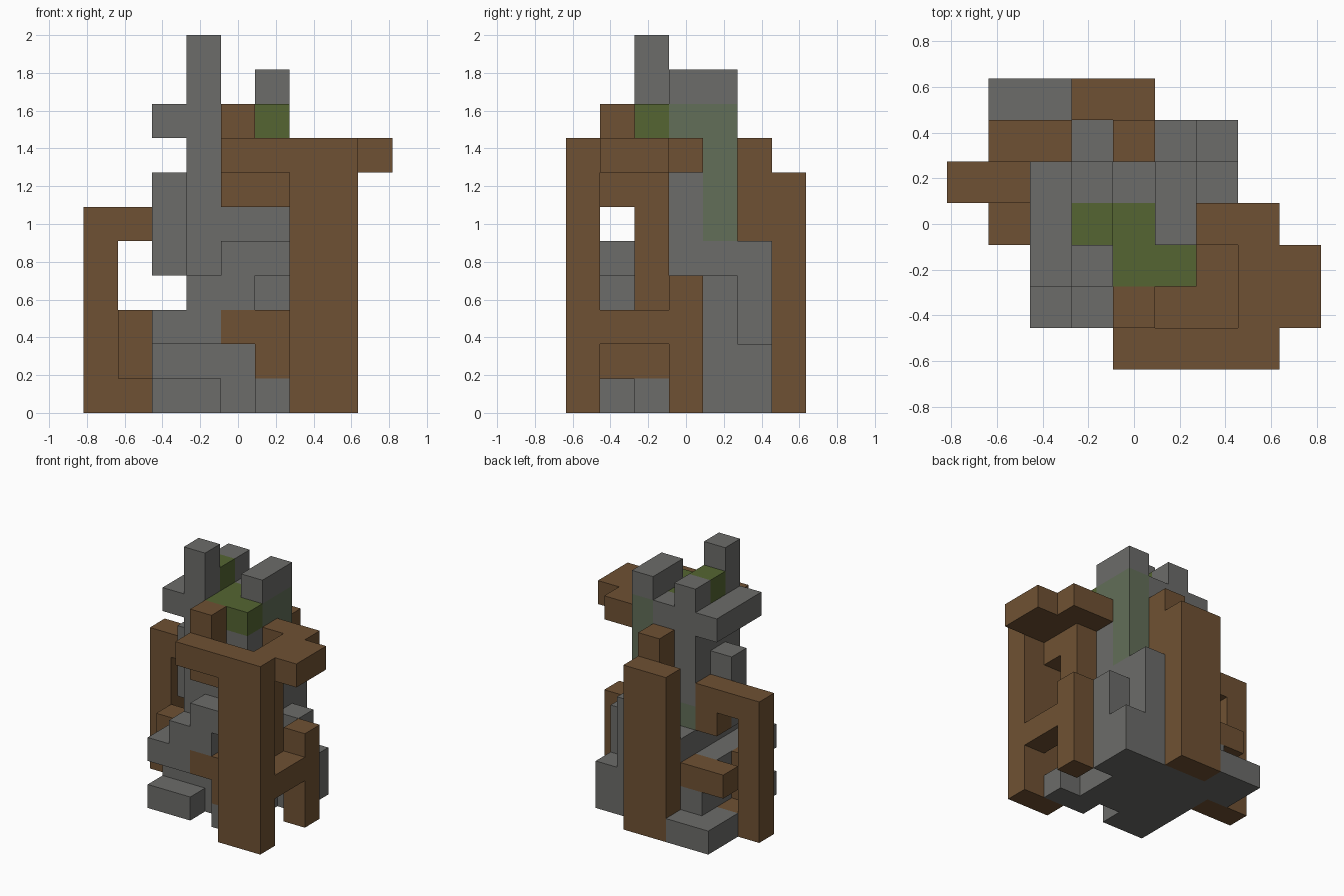
import bpy
import bmesh
from mathutils import Vector

if "Cube" in bpy.data.objects:
    bpy.data.objects.remove(bpy.data.objects["Cube"], do_unlink=True)

UNIT = 2 / 11                       # edge length of one block
ORIGIN = Vector((-4.5, -3.5, 0))    # centres the block grid on x and y


def material(name, rgb):
    mat = bpy.data.materials.new(name)
    mat.use_nodes = True
    mat.diffuse_color = (*rgb, 1)
    mat.node_tree.nodes["Principled BSDF"].inputs["Base Color"].default_value = (*rgb, 1)
    return mat


wood = material("brown wood", (0.159, 0.083, 0.033))
stone = material("grey stone", (0.15, 0.15, 0.142))
leaf = material("leaf green", (0.089, 0.13, 0.032))
moss = material("mossy stone", (0.122, 0.156, 0.098))

cells = {}      # block position -> part name; later parts replace earlier ones
colours = {}    # part name -> material


def span(text):
    """'25' means blocks 2 to 5, '4' means block 4 alone, 'T' is ten."""
    values = ["0123456789T".index(c) for c in text]
    return range(values[0], values[-1] + 1)


def part(name, mat, *boxes):
    """Fill boxes, each written as 'x-span y-span z-span'."""
    colours[name] = mat
    for box in boxes:
        xs, ys, zs = map(span, box.split())
        for x in xs:
            for y in ys:
                for z in zs:
                    cells[x, y, z] = name


# Stone core and base
part("stone_base", stone, "25 25 0", "23 1 0", "56 1 0", "6 45 0", "12 56 0")
part("lower_core", stone, "24 24 12", "35 24 34", "5 34 12", "25 5 1", "35 5 23")
part("upper_core", stone, "35 24 57", "3 24 8", "4 4 8")
part("core_buttress", stone, "6 4 13", "6 5 1", "5 5 34", "4 5 4")

# Stone steps climbing across the front
part("front_steps", stone, "2 1 2", "3 1 23", "4 1 34", "5 1 4")

# Stone spires, side arm and side post
part("tall_spire", stone, "3 2 4T")
part("rear_spire", stone, "3 4 9")
part("left_spire", stone, "5 34 9")
part("right_arm", stone, "2 24 8")
part("right_post", stone, "2 3 46")

# Mossy patches
part("moss_wall", moss, "5 4 58", "5 3 8")
part("moss_patches", moss, "3 4 4", "5 4 2")

# Leafy top
part("leaf_cover", leaf, "45 2 8", "4 3 8", "3 3 9")

# Front trunk with its upper canopy beam
part("front_trunk", wood, "67 0 07")
part("top_beam", wood, "45 0 7", "7 13 7", "8 12 7", "6 3 7")
part("under_beam", wood, "46 1 6", "6 2 6")
part("beam_post", wood, "4 1 78")

# Wooden frame on the left side
part("left_column", wood, "6 2 25")
part("left_rail", wood, "7 12 2")
part("left_leg", wood, "7 3 03")
part("front_roots", wood, "45 1 2", "5 12 1")

# Rear trunk
part("rear_trunk", wood, "34 6 06")
part("rear_trunk_tip", wood, "4 5 57")

# Wooden loop and stubs on the right side
part("right_loop", wood, "0 4 05", "1 4 0", "12 4 5", "2 4 4")
part("right_stub", wood, "1 3 12")
part("rear_rail", wood, "12 5 2")


def face_corners(cell, axis, side):
    """Four corners of one block face, wound to face outward."""
    u, v = (axis + 1) % 3, (axis + 2) % 3
    loop = [(0, 0), (1, 0), (1, 1), (0, 1)]
    for a, b in loop if side else reversed(loop):
        corner = list(cell)
        corner[axis] += side
        corner[u] += a
        corner[v] += b
        yield tuple(corner)


# Build one object per part from its exposed block faces
for name, mat in colours.items():
    bm = bmesh.new()
    verts = {}
    for cell in [c for c, owner in cells.items() if owner == name]:
        for axis in range(3):
            for side in (0, 1):
                neighbour = list(cell)
                neighbour[axis] += 1 if side else -1
                if tuple(neighbour) in cells:
                    continue
                corners = []
                for p in face_corners(cell, axis, side):
                    if p not in verts:
                        verts[p] = bm.verts.new((Vector(p) + ORIGIN) * UNIT)
                    corners.append(verts[p])
                bm.faces.new(corners)
    # Merge flat neighbours into clean large faces
    bmesh.ops.dissolve_limit(bm, angle_limit=0.01, verts=bm.verts[:], edges=bm.edges[:])
    mesh = bpy.data.meshes.new(name)
    bm.to_mesh(mesh)
    bm.free()
    mesh.materials.append(mat)
    obj = bpy.data.objects.new(name, mesh)
    bpy.context.scene.collection.objects.link(obj)
